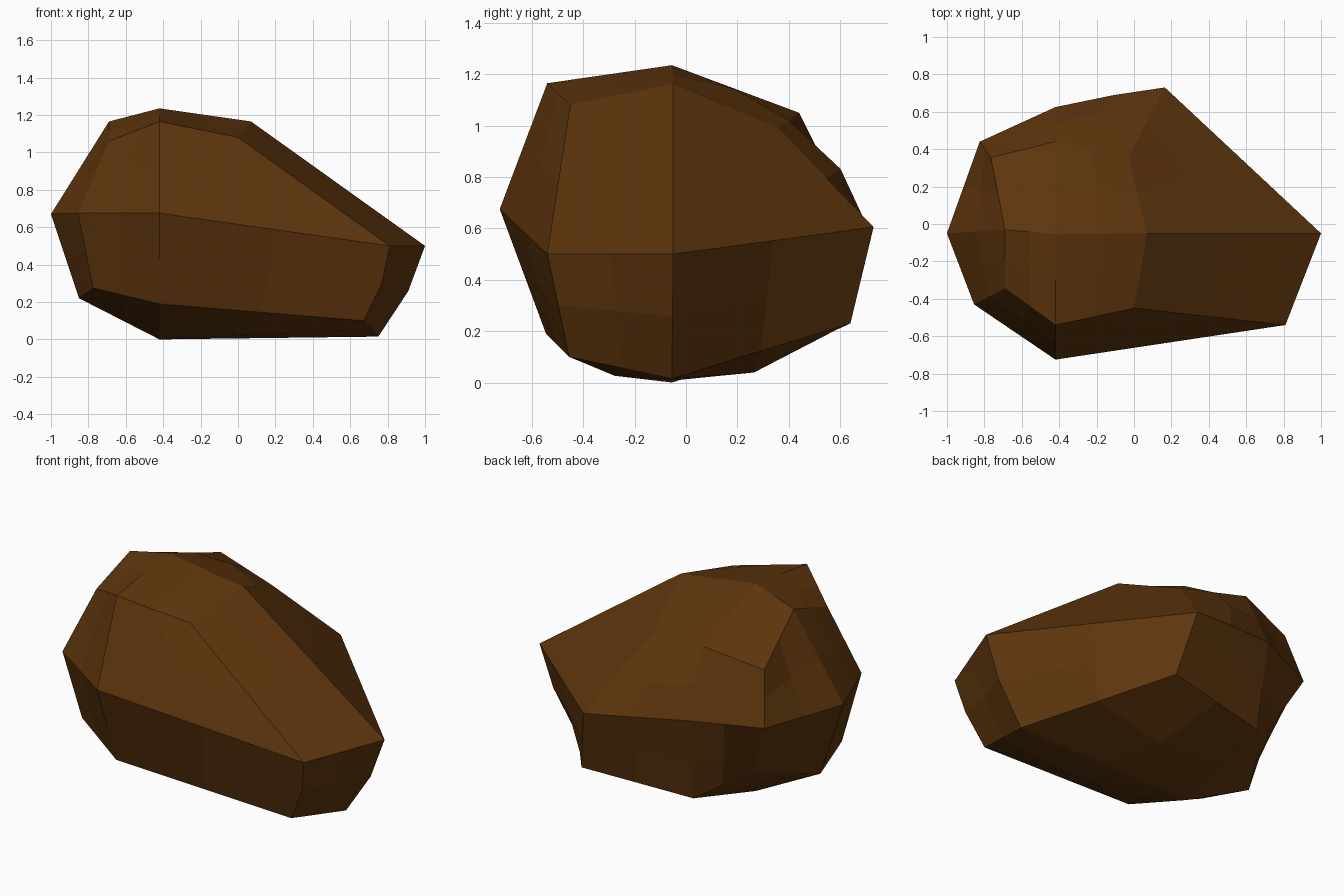
import bpy
from mathutils import Vector

if "Cube" in bpy.data.objects:
    bpy.data.objects.remove(bpy.data.objects["Cube"])

# Control cage: a cube split 2x2 per side, keyed by (left/right, front/back, bottom/top)
rows = {
    (-2, -2): [(-0.775, -0.36, 0.275), (-0.855, -0.43, 0.675), (-0.69, -0.345, 1.06)],
    (0, -2): [(-0.42, -0.545, 0.19), (-0.42, -0.725, 0.675), (-0.42, -0.54, 1.165)],
    (2, -2): [(0.67, -0.455, 0.10), (0.81, -0.54, 0.50), (0.0, -0.45, 1.08)],
    (-2, 0): [(-0.85, -0.05, 0.22), (-1.0, -0.05, 0.67), (-0.69, -0.03, 1.165)],
    (0, 0): [(-0.42, -0.055, 0.0), None, (-0.42, -0.055, 1.235)],
    (2, 0): [(0.75, -0.055, 0.015), (1.0, -0.05, 0.50), (0.07, -0.05, 1.165)],
    (-2, 2): [(-0.65, 0.30, 0.31), (-0.825, 0.44, 0.67), (-0.765, 0.355, 0.97)],
    (0, 2): [(-0.42, 0.53, 0.18), (-0.42, 0.625, 0.68), (-0.42, 0.44, 1.05)],
    (2, 2): [(0.24, 0.64, 0.23), (0.165, 0.73, 0.605), (-0.03, 0.36, 0.99)],
}
P = {(i, j, k): Vector(c) for (i, j), col in rows.items()
     for k, c in zip((-2, 0, 2), col) if c}

# Small bulges on some edge midpoints and facet centres
bulge = {
    (2, 0, -1): (0.035, 0, 0), (2, -2, -1): (0.03, 0, 0),
    (1, 2, 0): (0.02, 0.012, 0),
    (1, -1, -2): (0, 0, -0.05), (1, 1, -2): (0, 0, -0.067),
    (1, 2, 1): (0, 0.06, 0), (1, 1, 2): (0, 0.02, 0.03),
}

span = range(-2, 3)
shell = [(i, j, k) for i in span for j in span for k in span
         if 2 in (abs(i), abs(j), abs(k))]


def mean_of_neighbours(key, axes):
    pts = []
    for a in axes:
        for s in (-1, 1):
            n = list(key)
            n[a] += s
            pts.append(P[tuple(n)])
    return sum(pts, Vector()) / len(pts)


# Edge midpoints first, then facet centres
for count in (1, 2):
    for key in shell:
        odd = [a for a in range(3) if key[a] % 2]
        if len(odd) == count:
            P[key] = mean_of_neighbours(key, odd) + Vector(bulge.get(key, (0, 0, 0)))

# Quads over the six sides
index = {key: n for n, key in enumerate(shell)}
faces = []
for axis in range(3):
    u, v = (axis + 1) % 3, (axis + 2) % 3
    for side in (-2, 2):
        for a in range(-2, 2):
            for b in range(-2, 2):
                quad = []
                for da, db in ((0, 0), (1, 0), (1, 1), (0, 1)):
                    key = [0, 0, 0]
                    key[axis], key[u], key[v] = side, a + da, b + db
                    quad.append(index[tuple(key)])
                faces.append(quad if side > 0 else quad[::-1])

mesh = bpy.data.meshes.new("rock")
mesh.from_pydata([P[key] for key in shell], [], faces)
rock = bpy.data.objects.new("rock", mesh)
bpy.context.collection.objects.link(rock)

# Brown stone colour
mat = bpy.data.materials.new("brown_stone")
mat.diffuse_color = (0.112, 0.036, 0.004, 1)
mat.use_nodes = True
mat.node_tree.nodes["Principled BSDF"].inputs["Base Color"].default_value = mat.diffuse_color
mesh.materials.append(mat)
